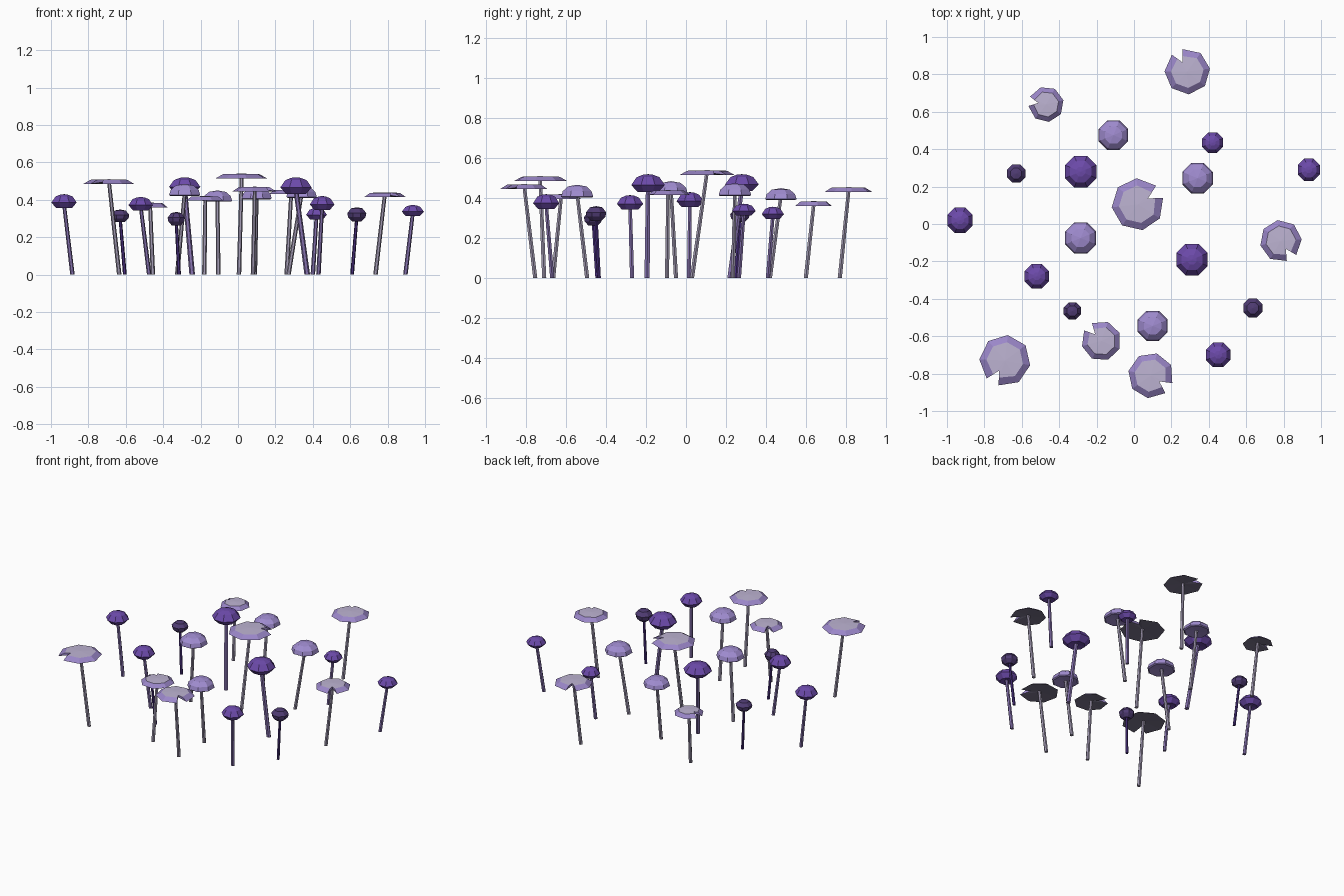
import bpy, bmesh, math
from mathutils import Vector

if "Cube" in bpy.data.objects:
    bpy.data.objects.remove(bpy.data.objects["Cube"])


def material(name, hex_code):
    m = bpy.data.materials.new(name)
    c = [int(hex_code[i:i + 2], 16) / 255 for i in (0, 2, 4)]
    m.diffuse_color = [v / 12.92 if v < 0.04045 else ((v + 0.055) / 1.055) ** 2.4 for v in c] + [1]
    m.use_nodes = True
    m.node_tree.nodes["Principled BSDF"].inputs["Base Color"].default_value = m.diffuse_color
    return m


PALE = material("pale lilac", "BDB3D2")
RIM = material("lilac rim", "9A86C8")
GILL = material("grey gills", "78728A")
LAV = material("lavender cap", "A08CD0")
PURPLE = material("purple cap", "6C4AAA")
DARK = material("dark plum cap", "503C74")
STEM_L = material("grey lilac stem", "A098B0")
STEM_P = material("violet stem", "8470AC")
STEM_D = material("dark violet stem", "4A3080")


def make(name, bm, mats):
    bmesh.ops.recalc_face_normals(bm, faces=bm.faces)
    me = bpy.data.meshes.new(name)
    bm.to_mesh(me)
    bm.free()
    for m in mats:
        me.materials.append(m)
    bpy.context.collection.objects.link(bpy.data.objects.new(name, me))


def stem(name, base, top, r, mat):
    bm = bmesh.new()
    rings = [[bm.verts.new((p[0] + rr * math.cos(a), p[1] + rr * math.sin(a), p[2]))
              for a in [math.tau * i / 6 for i in range(6)]]
             for p, rr in ((base, r), (top, r * 0.85))]
    for i in range(6):
        j = (i + 1) % 6
        bm.faces.new((rings[0][i], rings[0][j], rings[1][j], rings[1][i]))
    bm.faces.new(rings[0][::-1])
    bm.faces.new(rings[1])
    make(name, bm, [mat])


def round_cap(name, x, y, r, z0, z1, profile, mat):
    """Lathe with 8 sides; profile holds (radius, height) as fractions."""
    bm = bmesh.new()
    rings = []
    for pr, pz in profile:
        z = z0 + (z1 - z0) * pz
        rings.append([bm.verts.new((x + r * pr * math.cos(a), y + r * pr * math.sin(a), z))
                      for a in [math.tau * (i + 0.5) / 8 for i in range(8)]])
    for lo, hi in zip(rings, rings[1:]):
        for i in range(8):
            j = (i + 1) % 8
            bm.faces.new((lo[i], lo[j], hi[j], hi[i]))
    apex = bm.verts.new((x, y, z1))
    hub = bm.verts.new((x, y, z0 + 0.12 * (z1 - z0)))
    for i in range(8):
        j = (i + 1) % 8
        bm.faces.new((rings[-1][i], rings[-1][j], apex))
        bm.faces.new((rings[0][j], rings[0][i], hub))
    make(name, bm, [mat])


def notched_cap(name, x, y, r, z0, z1, notch_deg):
    """Flat cap with a pale centre, sloping rim, grey underside and a V notch."""
    bm = bmesh.new()
    th, half, n = math.radians(notch_deg), 0.27, 7
    angs = [th + half + (math.tau - 2 * half) * i / n for i in range(n + 1)]

    def at(rad, a, z):
        return Vector((x + rad * math.cos(a), y + rad * math.sin(a), z))
    tip_p = at(0.45 * r, th, z1 - 0.002)
    outer_p = [at(r, a, z0) for a in angs]
    inner_p = [at(0.72 * r, a, z1 - 0.003) for a in angs]
    for k in (0, -1):                      # notch walls stay straight
        inner_p[k] = tip_p.lerp(outer_p[k], 0.48)
        inner_p[k].z = z1 - 0.003
    outer = [bm.verts.new(p) for p in outer_p]
    inner = [bm.verts.new(p) for p in inner_p]
    tip, centre = bm.verts.new(tip_p), bm.verts.new((x, y, z1))
    tip_b = bm.verts.new(tip_p - Vector((0, 0, 0.014)))
    hub = bm.verts.new((x, y, z1 - 0.016))

    def face(vs, mi):
        bm.faces.new(vs).material_index = mi
    for i in range(n):
        face((centre, inner[i], inner[i + 1]), 0)
        face((inner[i], outer[i], outer[i + 1], inner[i + 1]), 1)
        face((hub, outer[i + 1], outer[i]), 2)
    face((centre, tip, inner[0]), 0)
    face((centre, inner[-1], tip), 0)
    face((hub, outer[0], tip_b), 2)
    face((hub, tip_b, outer[-1]), 2)
    face((tip, tip_b, outer[0], inner[0]), 1)
    face((tip_b, tip, inner[-1], outer[-1]), 1)
    make(name, bm, [PALE, RIM, GILL])


# Flat notched mushrooms: cap x, y, radius, top z, base x, y, notch angle
flat = [(.285, .815, .122, .455, .26, .77, 117), (-.47, .64, .095, .385, -.455, .60, 170),
        (.02, .105, .14, .54, .005, .03, 30), (.785, -.09, .112, .44, .735, -.095, -58),
        (-.69, -.73, .137, .51, -.635, -.71, -120), (-.175, -.625, .107, .42, -.18, -.665, 133),
        (.09, -.81, .122, .47, .08, -.755, -35)]
for i, (x, y, r, z, bx, by, a) in enumerate(flat, 1):
    notched_cap(f"flat_cap_{i}", x, y, r, z - 0.025, z, a)
    stem(f"flat_stem_{i}", (bx, by, 0), (x, y, z - 0.012), 0.012, STEM_L)

# Round mushrooms: cap x, y, radius, bottom z, top z, base x, y
domes = [(-.11, .475, .085, .39, .45, -.105, .42), (.34, .245, .088, .41, .475, .27, .235),
         (-.285, -.075, .09, .42, .485, -.325, -.05), (.10, -.545, .087, .402, .467, .09, -.495)]
buttons = [(-.285, .28, .091, .435, .52, -.245, .22), (.31, -.19, .091, .43, .52, .37, -.195),
           (.42, .435, .06, .295, .357, .40, .41), (.935, .29, .064, .312, .372, .895, .265),
           (-.93, .02, .073, .355, .43, -.885, .015), (-.52, -.28, .071, .342, .415, -.475, -.27),
           (.45, -.70, .071, .345, .42, .43, -.67)]
plums = [(-.63, .27, .053, .28, .348, -.605, .25), (-.33, -.465, .05, .262, .335, -.315, -.445),
         (.635, -.45, .055, .285, .36, .61, -.435)]
dome_profile = [(.9, 0), (1, .08), (.9, .5), (.58, .87)]
button_profile = [(.62, 0), (1, .4), (.68, .83), (.3, .97)]
plum_profile = [(.5, 0), (.92, .3), (1, .58), (.6, .92)]

for kind, rows, prof, cap_m, stem_m, sr in (
        ("dome", domes, dome_profile, LAV, STEM_L, .012),
        ("button", buttons, button_profile, PURPLE, STEM_P, .012),
        ("plum", plums, plum_profile, DARK, STEM_D, .01)):
    for i, (x, y, r, z0, z1, bx, by) in enumerate(rows, 1):
        round_cap(f"{kind}_cap_{i}", x, y, r, z0, z1, prof, cap_m)
        stem(f"{kind}_stem_{i}", (bx, by, 0), (x, y, z0 + 0.02),
             sr * (1.25 if r > 0.09 and kind == "button" else 1), stem_m)
